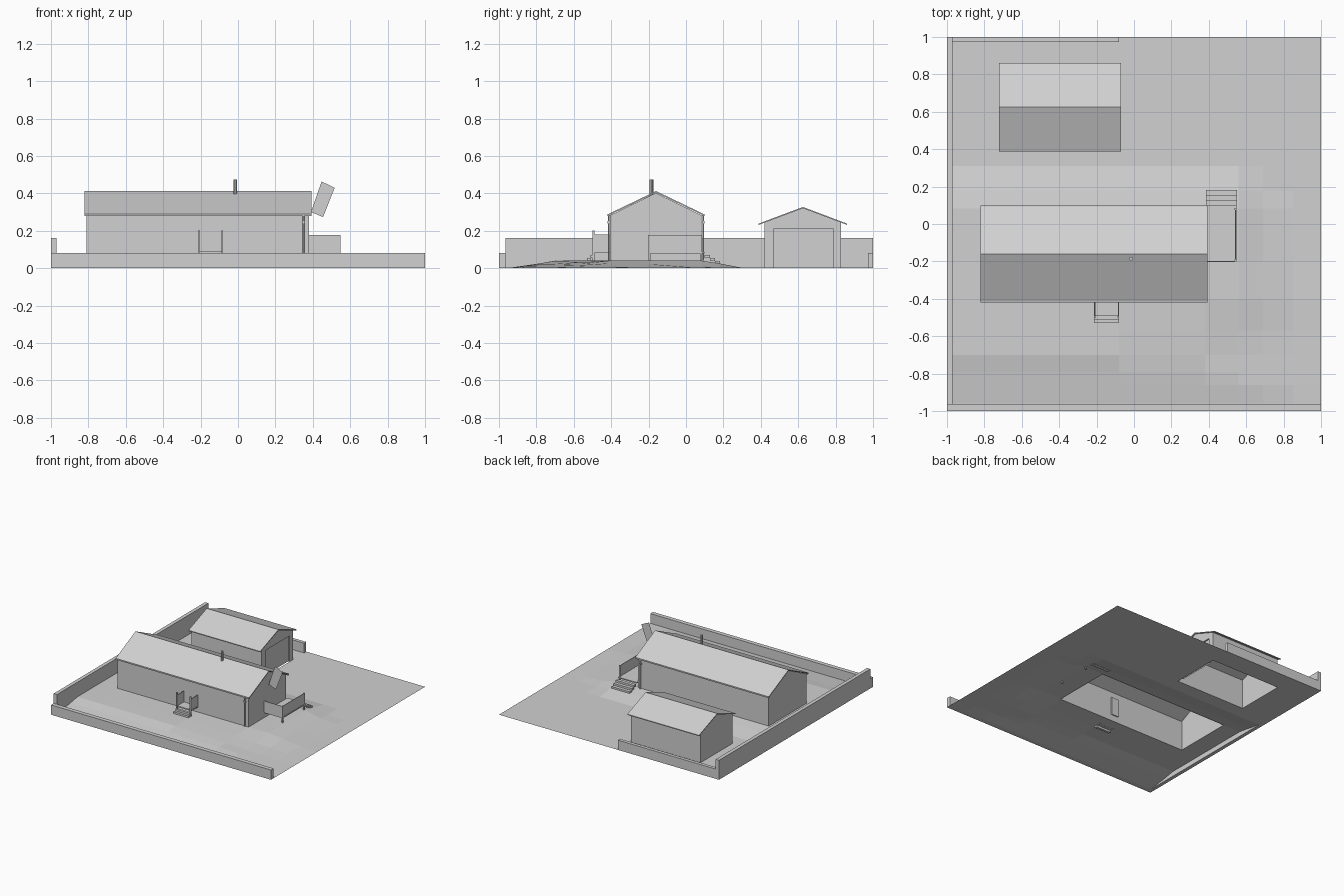
import bpy, bmesh, math

if "Cube" in bpy.data.objects:
    bpy.data.objects.remove(bpy.data.objects["Cube"])

grey = bpy.data.materials.new("plain grey")
grey.diffuse_color = (0.64, 0.64, 0.64, 1)
grey.use_nodes = True
grey.node_tree.nodes["Principled BSDF"].inputs["Base Color"].default_value = grey.diffuse_color


def mesh(name, verts, faces, recalc=True):
    me = bpy.data.meshes.new(name)
    me.from_pydata(verts, [], faces)
    if recalc:
        bm = bmesh.new()
        bm.from_mesh(me)
        bmesh.ops.recalc_face_normals(bm, faces=bm.faces)
        bm.to_mesh(me)
        bm.free()
    me.materials.append(grey)
    ob = bpy.data.objects.new(name, me)
    bpy.context.collection.objects.link(ob)
    return ob


def box(name, x0, x1, y0, y1, z0, z1):
    v = [(x, y, z) for x in (x0, x1) for y in (y0, y1) for z in (z0, z1)]
    f = [(0, 1, 3, 2), (4, 6, 7, 5), (0, 4, 5, 1), (2, 3, 7, 6), (0, 2, 6, 4), (1, 5, 7, 3)]
    return mesh(name, v, f)


def prism(name, profile, x0, x1):
    """Closed y-z profile extruded along x."""
    n = len(profile)
    v = [(x, y, z) for x in (x0, x1) for y, z in profile]
    f = [(i, (i + 1) % n, n + (i + 1) % n, n + i) for i in range(n)]
    return mesh(name, v, f + [tuple(range(n)), tuple(range(n, 2 * n))])


def pipe(name, x, y, z0, z1, r, sides=6):
    v = [(x + r * math.cos(2 * math.pi * i / sides), y + r * math.sin(2 * math.pi * i / sides), z)
         for z in (z0, z1) for i in range(sides)]
    f = [(i, (i + 1) % sides, sides + (i + 1) % sides, sides + i) for i in range(sides)]
    return mesh(name, v, f + [tuple(range(sides)), tuple(range(sides, 2 * sides))])


def roof(name, x0, x1, y0, y1, ze, zr, t):
    """Thin two-slope roof, eaves at ze and ridge at zr."""
    ym = (y0 + y1) / 2
    prism(name, [(y0, ze), (ym, zr), (y1, ze), (y1, ze - t), (ym, zr - t), (y0, ze - t)], x0, x1)


def lerp(t, pts):
    for (a, p), (b, q) in zip(pts, pts[1:]):
        if t <= b:
            return p + (q - p) * max(0, t - a) / (b - a)
    return pts[-1][1]


# ground: low mound around the house, open under both buildings
HOUSE = (-0.81, 0.38, -0.405, 0.083)
GARAGE = (-0.715, -0.08, 0.42, 0.83)
xs = [-1, -0.94, -0.81, -0.715, -0.08, 0.38, 0.56, 0.69, 0.85, 1]
ys = [-1, -0.96, -0.86, -0.79, -0.7, -0.57, -0.405, -0.2, 0.083, 0.18, 0.31, 0.42, 0.83, 1]


def height(x, y):
    fy = lerp(y, [(-1, 0), (-0.96, 0), (-0.79, 0.6), (-0.7, 1), (0.1, 1), (0.31, 0), (1, 0)])
    toe = lerp(y, [(-1, 1), (-0.57, 1), (0.18, 0.69), (1, 0.69)])
    top = lerp(y, [(-1, -0.1), (-0.7, -0.1), (-0.405, 0.56), (1, 0.56)])
    return 0.04 * min(fy, lerp(x, [(top, 1), (toe, 0)]))


def inside(r, x, y):
    return r[0] < x < r[1] and r[2] < y < r[3]


gv = [(x, y, height(x, y)) for y in ys for x in xs]
gf, nx = [], len(xs)
for j in range(len(ys) - 1):
    for i in range(nx - 1):
        cx, cy = (xs[i] + xs[i + 1]) / 2, (ys[j] + ys[j + 1]) / 2
        if not inside(HOUSE, cx, cy) and not inside(GARAGE, cx, cy):
            a = j * nx + i
            gf.append((a, a + 1, a + nx + 1, a + nx))
mesh("ground", gv, gf, recalc=False)

# boundary walls
box("front_wall", -1, 1, -1, -0.965, 0, 0.08)
box("left_wall", -1, -0.97, -0.965, 1, 0, 0.16)
box("back_wall", -0.97, -0.08, 0.972, 1, 0, 0.08)


def shell(name, r, z0, ze, zr, door=None):
    """Gabled walls without floor; optional doorway cut in the right gable."""
    x0, x1, y0, y1 = r
    ym = (y0 + y1) / 2
    p = [(y0, z0), (y0, ze), (ym, zr), (y1, ze), (y1, z0)]
    v = [(x, y, z) for x in (x0, x1) for y, z in p]
    f = [(0, 1, 2, 3, 4), (0, 5, 6, 1), (4, 3, 8, 9)]
    if door:
        d0, d1, dz, depth = door
        q = [(d1, z0), (d1, dz), (d0, dz), (d0, z0)]
        v += [(x1, y, z) for y, z in q] + [(x1 - depth, y, z) for y, z in q]
        f += [(5, 6, 12, 13), (6, 7, 8, 11, 12), (8, 9, 10, 11), (14, 15, 16, 17)]
        f += [(10 + i, 11 + i, 15 + i, 14 + i) for i in range(3)]
    else:
        f.append((5, 6, 7, 8, 9))
    mesh(name, v, f)


# house
shell("house_walls", HOUSE, 0.037, 0.283, 0.402)
roof("house_roof", -0.82, 0.393, -0.42, 0.1, 0.287, 0.412, 0.008)
box("front_door", -0.18, -0.115, -0.4045, -0.396, 0.088, 0.235)
for side, y0, y1 in (("front", -0.42, -0.407), ("back", 0.086, 0.1)):
    box(side + "_gutter", -0.82, 0.393, y0, y1, 0.279, 0.29)
    ym = (y0 + y1) / 2
    pipe(side + "_downpipe", 0.35, ym, 0.04, 0.28, 0.005)
    box(side + "_downpipe_bracket", 0.342, 0.358, y0, y1, 0.24, 0.252)
pipe("chimney", -0.015, -0.185, 0.385, 0.475, 0.01, 8)

# thin tilted panel on the right gable
mesh("aerial_panel", [(x, -0.158, z) for x, z in
                      ((0.39, 0.3), (0.455, 0.273), (0.517, 0.43), (0.447, 0.463))], [(0, 1, 2, 3)])

# garage with recessed door
shell("garage_walls", GARAGE, 0, 0.245, 0.32, (0.47, 0.785, 0.212, 0.012))
roof("garage_roof", -0.722, -0.07, 0.388, 0.862, 0.238, 0.327, 0.007)


def steps(name, x0, x1, y, dy, n=3):
    """Treads stepping down from a deck, along dy."""
    for i in range(n):
        a, b = sorted((y + i * dy, y + (i + 1) * dy))
        z = 0.071 - i * 0.016
        box(f"{name}_{i + 1}", x0, x1, a, b, z - 0.016, z)


# front entrance
box("front_deck", -0.213, -0.08, -0.49, -0.405, 0.08, 0.09)
steps("front_step", -0.213, -0.08, -0.49, -0.02)
for side, x in (("left", -0.209), ("right", -0.084)):
    box(f"front_{side}_rail", x - 0.002, x + 0.002, -0.49, -0.405, 0.088, 0.18)
    box(f"front_{side}_post", x - 0.005, x + 0.005, -0.5, -0.49, 0.037, 0.202)

# side porch
box("porch_deck", 0.38, 0.548, -0.2, 0.1, 0.078, 0.087)
steps("porch_step", 0.385, 0.55, 0.1, 0.027)
box("porch_front_rail", 0.38, 0.545, -0.202, -0.198, 0.087, 0.176)
box("porch_side_rail", 0.541, 0.545, -0.2, 0.085, 0.087, 0.176)
for n, y in (("front", -0.196), ("back", 0.081)):
    box(f"porch_{n}_post", 0.537, 0.547, y - 0.005, y + 0.005, 0.02, 0.178)
